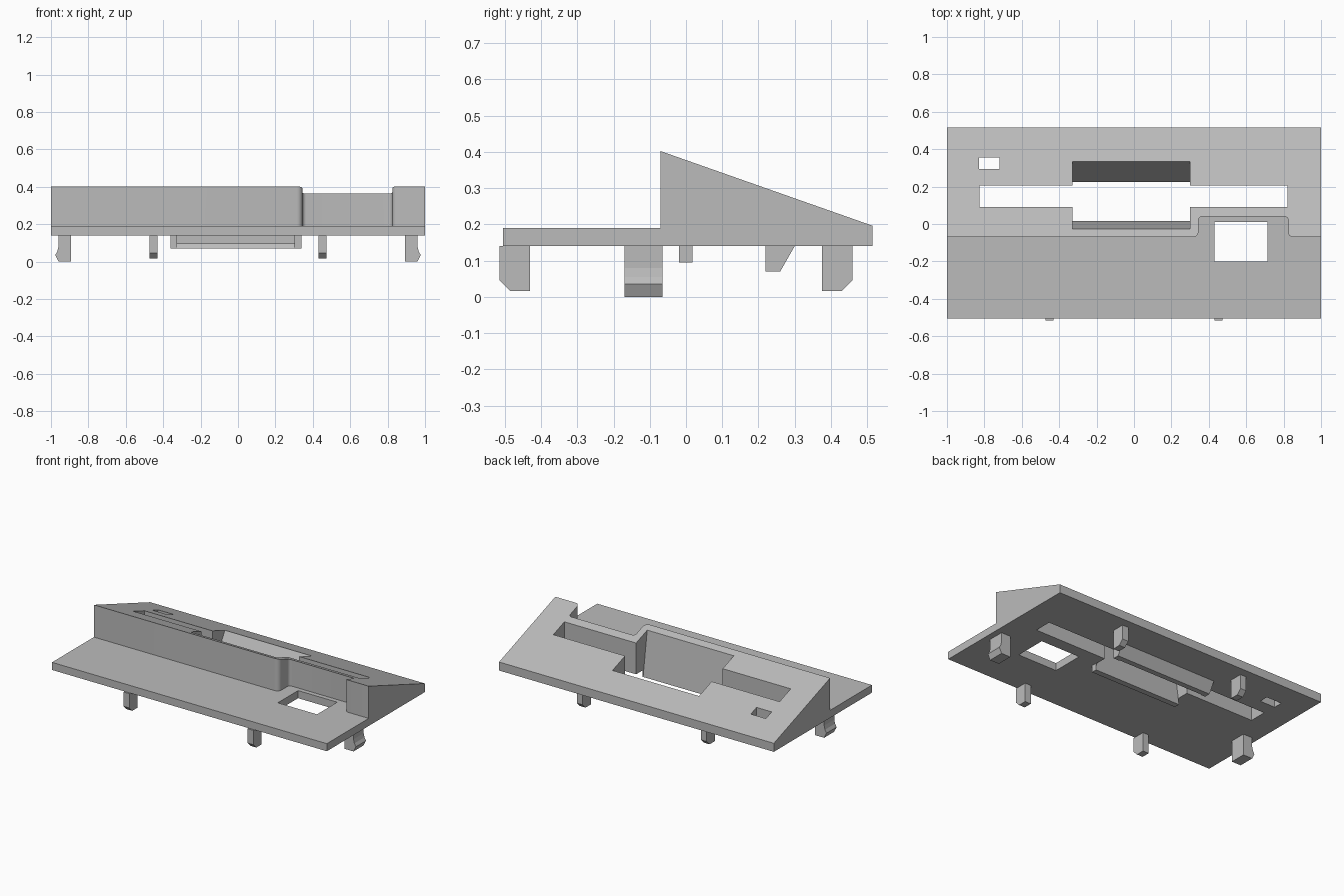
import bpy, bmesh, math

old = bpy.data.objects.get("Cube")
if old:
    bpy.data.objects.remove(old, do_unlink=True)

grey = bpy.data.materials.new("plain_grey")
grey.use_nodes = True
COLOUR = (0.5, 0.5, 0.5, 1)
grey.diffuse_color = COLOUR
grey.node_tree.nodes["Principled BSDF"].inputs["Base Color"].default_value = COLOUR

BASE, DECK = 0.14, 0.19
FRONT, STEP, BACK = -0.505, -0.07, 0.515


def prism(name, outline, place_low, place_high):
    """Solid between two placements of one outline."""
    bm = bmesh.new()
    low = [bm.verts.new(place_low(a, b)) for a, b in outline]
    high = [bm.verts.new(place_high(a, b)) for a, b in outline]
    bm.faces.new(low)
    bm.faces.new(high)
    n = len(outline)
    for i in range(n):
        j = (i + 1) % n
        bm.faces.new((low[i], low[j], high[j], high[i]))
    bmesh.ops.recalc_face_normals(bm, faces=bm.faces)
    mesh = bpy.data.meshes.new(name)
    bm.to_mesh(mesh)
    bm.free()
    mesh.materials.append(grey)
    obj = bpy.data.objects.new(name, mesh)
    bpy.context.collection.objects.link(obj)
    return obj


def along_x(name, outline, x0, x1):
    return prism(name, outline, lambda y, z: (x0, y, z), lambda y, z: (x1, y, z))


def along_y(name, outline, y0, y1):
    return prism(name, outline, lambda x, z: (x, y0, z), lambda x, z: (x, y1, z))


def box(name, x0, x1, y0, y1, z0, z1):
    return along_x(name, [(y0, z0), (y1, z0), (y1, z1), (y0, z1)], x0, x1)


def combine(target, tool, operation):
    """Apply a boolean and drop the helper."""
    mod = target.modifiers.new("join", "BOOLEAN")
    mod.operation, mod.solver, mod.object = operation, "EXACT", tool
    bpy.context.view_layer.update()
    graph = bpy.context.evaluated_depsgraph_get()
    mesh = bpy.data.meshes.new_from_object(target.evaluated_get(graph))
    target.modifiers.clear()
    target.data = mesh
    bpy.data.objects.remove(tool, do_unlink=True)


def arc(cx, cy, r, start, end, steps=6):
    return [(cx + r * math.cos(math.radians(start + (end - start) * i / steps)),
             cy + r * math.sin(math.radians(start + (end - start) * i / steps)))
            for i in range(steps + 1)]


def slope(y):
    return 0.402 - 0.352 * (y - STEP)


# Base plate
body = box("sloped_cover", -1, 1, FRONT, BACK, BASE, DECK)

# Raised wedge with a round-cornered recess in its front wall
plan = [(-1, BACK), (-1, STEP)]
plan += arc(0.315, STEP + 0.03, 0.03, -90, 0)
plan += arc(0.365, 0.02, 0.02, 180, 90)
plan += arc(0.805, 0.02, 0.02, 90, 0)
plan += arc(0.85, STEP + 0.025, 0.025, 180, 270)
plan += [(1, STEP), (1, BACK)]
wedge = prism("wedge", plan, lambda x, y: (x, y, BASE + 0.02),
              lambda x, y: (x, y, slope(y)))
combine(body, wedge, "UNION")

# Lips under the central opening
rear_lip = along_x("rear_lip", [(0.22, 0.07), (0.26, 0.07), (0.304, 0.147), (0.22, 0.147)],
                   -0.36, 0.34)
combine(body, rear_lip, "UNION")
front_lip = box("front_lip", -0.33, 0.305, -0.02, 0.018, 0.095, 0.15)
combine(body, front_lip, "UNION")

# Central opening with leaning walls, side slots, window and small hole
cutters = [
    along_x("opening", [(0.024, 0.05), (0.213, 0.05), (0.447, 0.45), (-0.035, 0.45)],
            -0.33, 0.30),
    box("slot", -0.825, 0.822, 0.09, 0.205, 0, 0.6),
    box("window", 0.43, 0.715, -0.2, 0.01, 0, 0.6),
    box("small_hole", -0.83, -0.72, 0.295, 0.355, 0, 0.6),
]
for cutter in cutters:
    combine(body, cutter, "DIFFERENCE")

# Side clips and locating pegs, mirrored left and right
for side, word in ((1, "left"), (-1, "right")):
    clip = [(0.893, BASE), (0.893, 0), (0.96, 0), (0.977, 0.035),
            (0.966, 0.055), (0.96, 0.08), (0.96, BASE)]
    along_y(word + "_clip", [(side * x, z) for x, z in clip], -0.17, -0.065)
    inner, outer = sorted((side * 0.43, side * 0.473))
    for end, tip, name in ((-1, 0.515, "front"), (1, 0.46, "rear")):
        peg = [(tip - 0.085, BASE), (tip - 0.085, 0.016), (tip - 0.03, 0.016),
               (tip, 0.046), (tip, BASE)]
        along_x(word + "_" + name + "_peg", [(end * y, z) for y, z in peg], inner, outer)

# Soften only the rounded corners
bpy.ops.object.select_all(action="DESELECT")
body.select_set(True)
bpy.context.view_layer.objects.active = body
bpy.ops.object.shade_smooth_by_angle(angle=math.radians(25))
